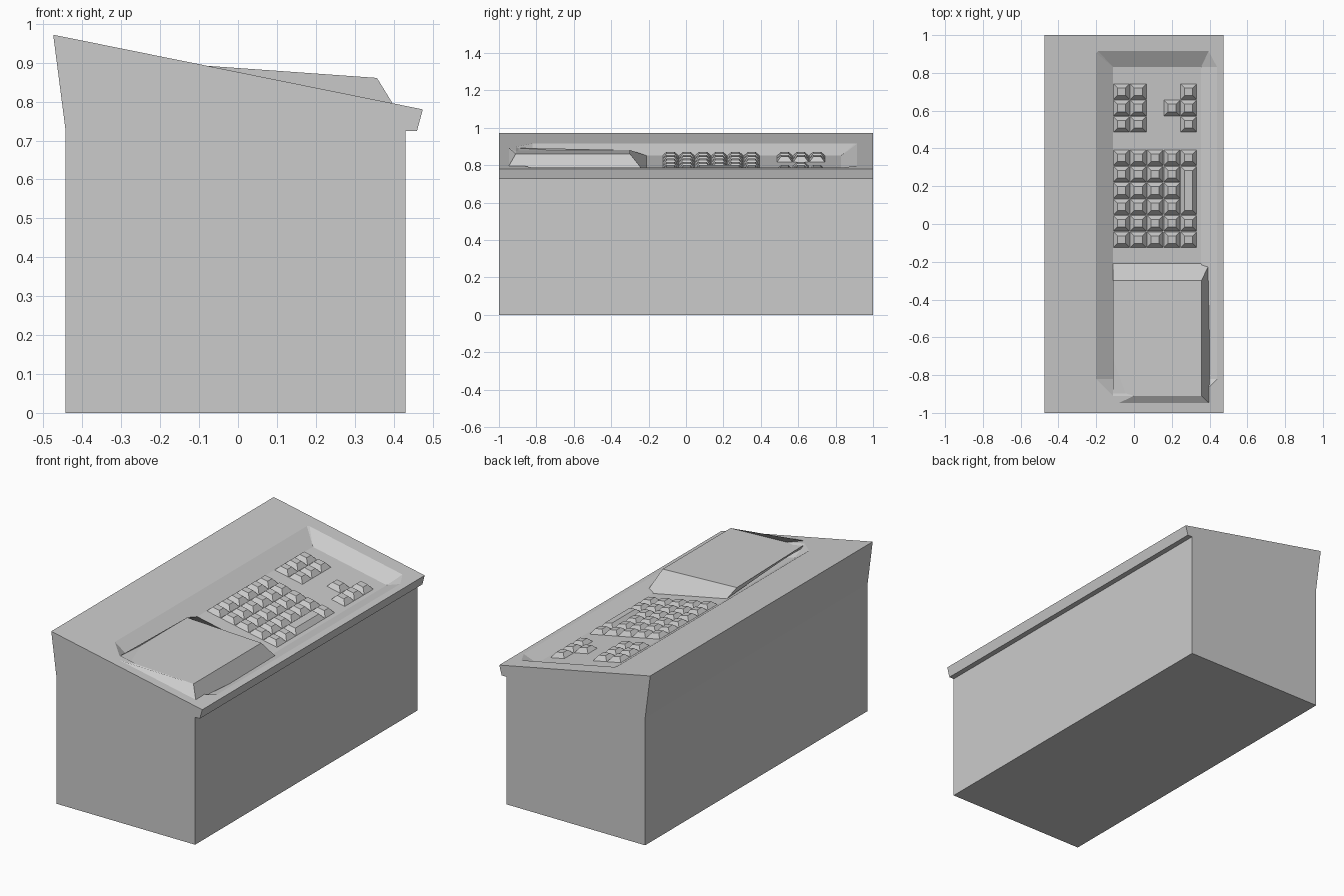
import bpy
import bmesh

cube = bpy.data.objects.get("Cube")
if cube:
    bpy.data.objects.remove(cube, do_unlink=True)

DEPTH = 0.047      # depth of the recessed panel
KEY_HEIGHT = 0.025
PITCH_X, PITCH_Y = 0.089, 0.0867

grey = bpy.data.materials.new("light_grey")
grey.use_nodes = True
colour = (0.6, 0.6, 0.6, 1)
grey.diffuse_color = colour
grey.node_tree.nodes["Principled BSDF"].inputs["Base Color"].default_value = colour


def slope(x, below=0.0):
    """Height of the tilted top at x, lowered by a distance."""
    return 0.876 - 0.202 * x - below


def finish(name, bm):
    bmesh.ops.recalc_face_normals(bm, faces=bm.faces[:])
    mesh = bpy.data.meshes.new(name)
    bm.to_mesh(mesh)
    bm.free()
    mesh.materials.append(grey)
    obj = bpy.data.objects.new(name, mesh)
    bpy.context.collection.objects.link(obj)


def rect(x0, x1, y0, y1):
    return [(x0, y0), (x1, y0), (x1, y1), (x0, y1)]


def add_frustum(bm, bottom, top):
    lo = [bm.verts.new(p) for p in bottom]
    hi = [bm.verts.new(p) for p in top]
    bm.faces.new(lo)
    bm.faces.new(hi)
    for i in range(4):
        j = (i + 1) % 4
        bm.faces.new((lo[i], lo[j], hi[j], hi[i]))


# Console body: side profile extruded, left open along the sloping top
bm = bmesh.new()
profile = [(0.475, slope(0.475)), (0.46, 0.725), (0.43, 0.725), (0.43, 0),
           (-0.443, 0), (-0.443, 0.725), (-0.475, slope(-0.475))]
front = [bm.verts.new((x, -1, z)) for x, z in profile]
back = [bm.verts.new((x, 1, z)) for x, z in profile]
bm.faces.new(front)
bm.faces.new(back)
for i in range(len(profile) - 1):
    bm.faces.new((front[i], front[i + 1], back[i + 1], back[i]))

# Recessed panel: chamfered rim stepping down to a rectangular floor
rim_points = [(-0.2, -0.82), (-0.11, -0.91), (0.355, -0.91), (0.44, -0.82),
              (0.44, 0.83), (0.395, 0.915), (-0.19, 0.915), (-0.2, 0.905)]
rim = [bm.verts.new((x, y, slope(x))) for x, y in rim_points]
floor = [bm.verts.new((x, y, slope(x, DEPTH))) for x, y in rect(-0.11, 0.355, -0.82, 0.83)]
bm.faces.new(floor)
for i in range(4):
    j = (i + 1) % 4
    bm.faces.new((rim[2 * i], rim[2 * i + 1], floor[i]))
    bm.faces.new((rim[2 * i + 1], rim[2 * j], floor[j], floor[i]))

# Sloping top around the recess
outline = [bm.edges.get((front[0], back[0])) or bm.edges.new((front[0], back[0])),
           bm.edges.get((front[-1], back[-1])) or bm.edges.new((front[-1], back[-1])),
           bm.edges.get((front[0], front[-1])), bm.edges.get((back[0], back[-1]))]
outline += [bm.edges.get((rim[i], rim[(i + 1) % 8])) for i in range(8)]
bmesh.ops.triangle_fill(bm, use_beauty=True, edges=outline)
finish("console_body", bm)

# Raised wedge housing at the front end of the panel
bm = bmesh.new()
bottom = [(x, y, slope(x, 0.004 if y < -0.5 else DEPTH))
          for x, y in rect(-0.11, 0.4, -0.95, -0.21)]
top = [(x, y, 0.876 - 0.042 * x) for x, y in rect(-0.11, 0.357, -0.91, -0.3)]
add_frustum(bm, bottom, top)
finish("wedge_housing", bm)


def add_keys(name, y_start, cells):
    """Bevelled keys on the panel; each cell is column, row, rows tall."""
    bm = bmesh.new()
    inset = 0.022
    for col, row, tall in cells:
        x0 = -0.11 + col * PITCH_X
        y0 = y_start + row * PITCH_Y
        x1, y1 = x0 + PITCH_X - 0.002, y0 + tall * PITCH_Y - 0.002
        base = [(x, y, slope(x, DEPTH + 0.001)) for x, y in rect(x0, x1, y0, y1)]
        cap = [(x, y, slope(x, DEPTH - KEY_HEIGHT))
               for x, y in rect(x0 + inset, x1 - inset, y0 + inset, y1 - inset)]
        add_frustum(bm, base, cap)
    finish(name, bm)


# Main keypad with one tall key in the last column
main = [(c, r, 1) for c in range(5) for r in range(6) if c < 4 or r in (0, 1, 5)]
add_keys("main_keys", -0.125, main + [(4, 2, 3)])

# Function block and arrow cluster
add_keys("function_keys", 0.485, [(c, r, 1) for c in range(2) for r in range(3)])
add_keys("arrow_keys", 0.485, [(3, 1, 1)] + [(4, r, 1) for r in range(3)])
